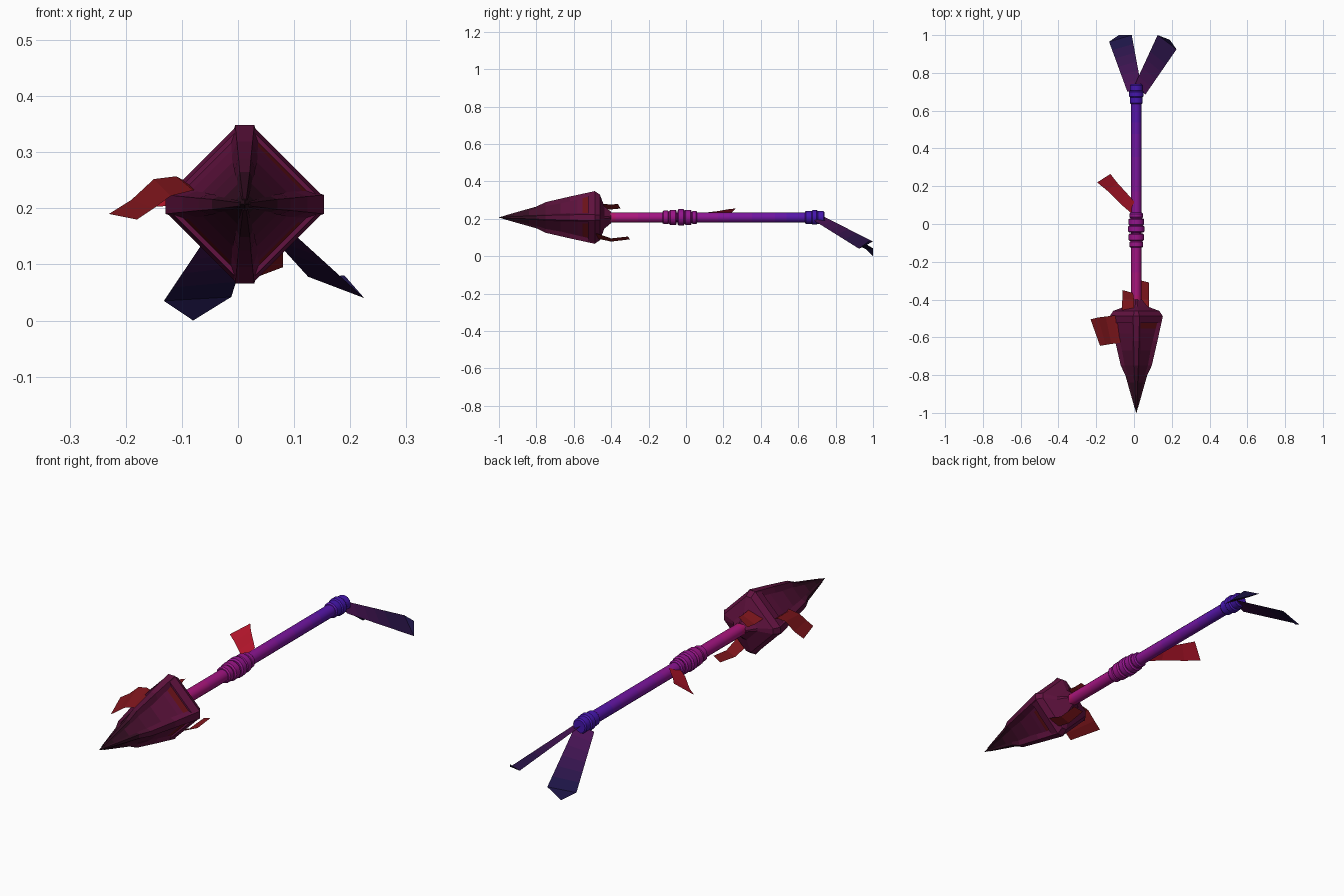
import bpy, bmesh, math
from mathutils import Vector

if "Cube" in bpy.data.objects:
    bpy.data.objects.remove(bpy.data.objects["Cube"])

CX, CZ = 0.012, 0.207  # spear axis, runs along y


def ramp(name, c0, c1, n=1):
    """Row of materials blending from c0 to c1."""
    mats = []
    for i in range(n):
        t = i / max(n - 1, 1)
        m = bpy.data.materials.new(f"{name}_{i}")
        m.diffuse_color = [a + (b - a) * t for a, b in zip(c0, c1)] + [1]
        m.use_nodes = True
        m.node_tree.nodes["Principled BSDF"].inputs["Base Color"].default_value = m.diffuse_color
        mats.append(m)
    return mats


SHAFT = ramp("shaft", (0.44, 0.008, 0.15), (0.40, 0.008, 0.20), 2) + \
    ramp("shaft_rear", (0.36, 0.007, 0.22), (0.06, 0.008, 0.42), 10)
HEAD = ramp("head", (0.02, 0.004, 0.01), (0.12, 0.006, 0.05), 8)
PANEL_RED = ramp("panel_red", (0.03, 0.004, 0.006), (0.15, 0.006, 0.01), 6)
RED = ramp("red_cloth", (0.22, 0.008, 0.012), (0.22, 0.008, 0.012))
BRIGHT = ramp("bright_cloth", (0.48, 0.008, 0.025), (0.48, 0.008, 0.025))
TAIL = ramp("tail_cloth", (0.07, 0.006, 0.09), (0.012, 0.007, 0.06), 6)


def make(name, bm, mats, y0=-1, y1=1, smooth=False):
    """Finish a mesh and colour its faces by their position along y."""
    me = bpy.data.meshes.new(name)
    bm.to_mesh(me)
    bm.free()
    for m in mats:
        me.materials.append(m)
    for p in me.polygons:
        t = (p.center.y - y0) / (y1 - y0)
        p.material_index = max(0, min(len(mats) - 1, int(t * len(mats))))
        p.use_smooth = smooth
    ob = bpy.data.objects.new(name, me)
    bpy.context.collection.objects.link(ob)
    if smooth:
        bpy.ops.object.select_all(action='DESELECT')
        ob.select_set(True)
        bpy.context.view_layer.objects.active = ob
        bpy.ops.object.shade_smooth_by_angle(angle=math.radians(35))
    return ob


def loft(name, stations, section, mats, y0, y1, smooth=False):
    """Skin rings of a unit section (x, z) placed at (y, radius) stations."""
    bm = bmesh.new()
    rings = [[bm.verts.new((CX + x * r, y, CZ + z * r)) for x, z in section]
             for y, r in stations]
    n = len(section)
    for a, b in zip(rings, rings[1:]):
        for i in range(n):
            bm.faces.new((a[i], a[(i + 1) % n], b[(i + 1) % n], b[i]))
    bm.faces.new(rings[0])
    bm.faces.new(rings[-1])
    bmesh.ops.recalc_face_normals(bm, faces=bm.faces)
    return make(name, bm, mats, y0, y1, smooth)


def strip(name, left, right, mats, y0=-1, y1=1, tip=None):
    """Cloth ribbon between two edge polylines, optional pointed end."""
    bm = bmesh.new()
    a = [bm.verts.new(p) for p in left]
    b = [bm.verts.new(p) for p in right]
    for i in range(len(a) - 1):
        bm.faces.new((a[i], b[i], b[i + 1], a[i + 1]))
    if tip:
        bm.faces.new((a[-1], b[-1], bm.verts.new(tip)))
    return make(name, bm, mats, y0, y1)


def between(p, q, n):
    return [Vector(p).lerp(Vector(q), i / n) for i in range(n + 1)]


CIRCLE = [(math.cos(i * math.tau / 12), math.sin(i * math.tau / 12)) for i in range(12)]
DIAMOND = []
for i in range(4):
    c, s = round(math.cos(i * math.pi / 2)), round(math.sin(i * math.pi / 2))
    DIAMOND += [(c + 0.1 * s, s - 0.1 * c), (c - 0.1 * s, s + 0.1 * c)]

# Shaft
loft("shaft", [(-0.5 + 1.22 * i / 20, 0.027) for i in range(21)], CIRCLE,
     SHAFT, -0.45, 0.75, True)

# Grip bands and rear cap bands
for i, (ya, yb, r) in enumerate([(-0.125, -0.09, 0.036), (-0.09, -0.05, 0.041),
                                 (-0.045, -0.008, 0.044), (-0.008, 0.03, 0.041),
                                 (0.03, 0.06, 0.035), (0.635, 0.68, 0.034),
                                 (0.67, 0.705, 0.039), (0.70, 0.74, 0.034)]):
    loft(f"shaft_band_{i}", [(ya, r * 0.85), (ya + 0.006, r), (yb - 0.006, r), (yb, r * 0.85)],
         CIRCLE, SHAFT, -0.45, 0.75, True)

# Head collar, closing onto the shaft
loft("head_collar", [(-0.525, 0.132), (-0.487, 0.14), (-0.46, 0.122),
                     (-0.437, 0.06), (-0.40, 0.03)],
     DIAMOND, [HEAD[-1]], -1, 1)

# Spear head core
loft("head_core", [(-0.50, 0.127), (-0.58, 0.109), (-0.67, 0.088), (-0.75, 0.069),
                   (-0.84, 0.044), (-0.92, 0.022), (-1.0, 0.001)],
     DIAMOND, HEAD, -1, -0.5)

# Four raised corner ridges of the head
for k in range(4):
    c, s = round(math.cos(k * math.pi / 2)), round(math.sin(k * math.pi / 2))
    bm = bmesh.new()
    rings = []
    for y, r, w in [(-0.487, 0.141, 0.017), (-0.62, 0.112, 0.014), (-0.75, 0.082, 0.011),
                    (-0.80, 0.058, 0.009), (-0.97, 0.010, 0.003)]:
        rings.append([bm.verts.new((CX + c * u - s * v, y, CZ + s * u + c * v))
                      for u, v in [(r * 0.75, -w * 1.7), (r, -w), (r, w), (r * 0.75, w * 1.7)]])
    for a, b in zip(rings, rings[1:]):
        for i in range(4):
            bm.faces.new((a[i], a[(i + 1) % 4], b[(i + 1) % 4], b[i]))
    bm.faces.new(rings[0])
    bm.faces.new(rings[-1])
    bmesh.ops.recalc_face_normals(bm, faces=bm.faces)
    make(f"head_ridge_{k}", bm, HEAD, -1, -0.5)

# Red plates on three of the head faces
for k, (u0, u1, ye) in {0: (0.17, 0.85, -0.77), 2: (0.2, 0.8, -0.84), 3: (0.2, 0.75, -0.72)}.items():
    c, s = round(math.cos(k * math.pi / 2)), round(math.sin(k * math.pi / 2))

    def edge(u):
        pts = []
        for i in range(6):
            y = -0.505 + (ye + 0.505) * i / 5
            r = 0.285 * (y + 1) * 0.97 + 0.003
            x, z = r * (1 - u), r * u
            pts.append((CX + c * x - s * z, y, CZ + s * x + c * z))
        return pts
    strip(f"head_plate_{k}", edge(u0), edge(u1), PANEL_RED, -0.9, -0.5)

# Cloth on the head side
strip("head_side_cloth",
      [(-0.07, -0.48, 0.235), (-0.11, -0.485, 0.257), (-0.15, -0.49, 0.252),
       (-0.19, -0.495, 0.215), (-0.23, -0.505, 0.19)],
      [(-0.04, -0.62, 0.235), (-0.08, -0.63, 0.232), (-0.12, -0.635, 0.222),
       (-0.15, -0.64, 0.20), (-0.18, -0.645, 0.18)], RED)

# Cloth ends behind the head, upper and lower
strip("upper_rear_cloth",
      [(-0.065, -0.48, 0.255), (-0.062, -0.40, 0.25), (-0.06, -0.35, 0.255)],
      [(0.0, -0.48, 0.285), (0.0, -0.40, 0.275), (-0.005, -0.365, 0.28)], RED)
strip("lower_rear_cloth",
      [(0.035, -0.48, 0.095), (0.035, -0.40, 0.078), (0.04, -0.30, 0.09)],
      [(0.08, -0.48, 0.122), (0.08, -0.40, 0.095), (0.08, -0.31, 0.105)], RED)

# Cloth tied at the grip
strip("grip_cloth",
      [(0.0, 0.045, 0.205), (-0.07, 0.105, 0.21), (-0.14, 0.175, 0.203), (-0.195, 0.22, 0.205)],
      [(0.0, 0.12, 0.235), (-0.04, 0.165, 0.24), (-0.09, 0.22, 0.25), (-0.125, 0.265, 0.255)],
      BRIGHT)

# Two tail ribbons
strip("tail_ribbon_left",
      between((-0.035, 0.70, 0.18), (-0.132, 0.965, 0.035), 6),
      between((0.04, 0.72, 0.205), (-0.012, 1.0, 0.042), 6),
      TAIL, 0.7, 1.0, (-0.08, 1.0, 0.0))
strip("tail_ribbon_right",
      between((0.005, 0.74, 0.21), (0.125, 1.0, 0.078), 6),
      between((0.06, 0.685, 0.19), (0.225, 0.925, 0.04), 6),
      TAIL, 0.7, 1.0, (0.19, 0.975, 0.08))
